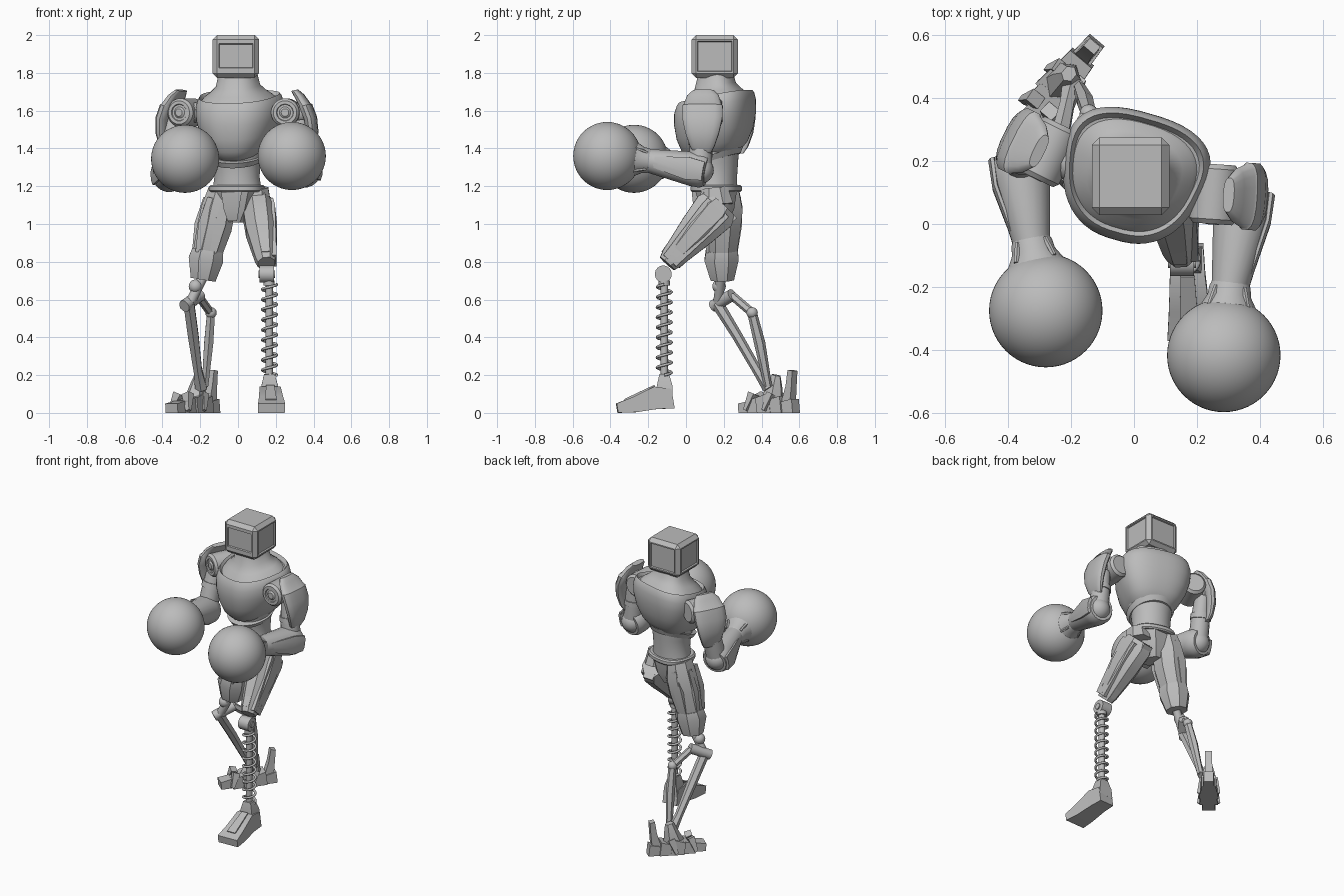
import bpy, bmesh, math
from math import sin, cos, pi, radians
from mathutils import Vector, Matrix

if "Cube" in bpy.data.objects:
    bpy.data.objects.remove(bpy.data.objects["Cube"])

GREY = (0.5, 0.5, 0.5, 1)
mat = bpy.data.materials.new("plain_grey")
mat.use_nodes = True
mat.diffuse_color = GREY
bsdf = next(n for n in mat.node_tree.nodes if n.type == 'BSDF_PRINCIPLED')
bsdf.inputs["Base Color"].default_value = GREY


def finish(name, bm, angle=35):
    bmesh.ops.recalc_face_normals(bm, faces=bm.faces)
    me = bpy.data.meshes.new(name)
    bm.to_mesh(me)
    bm.free()
    me.materials.append(mat)
    me.shade_smooth()
    me.set_sharp_from_angle(angle=radians(angle))
    ob = bpy.data.objects.new(name, me)
    bpy.context.collection.objects.link(ob)


def loft(name, rings, n=24, hint=(1, 0, 0), power=2, tilt=0, flare=0):
    """Skin cross-sections (centre, half width along hint, half depth)."""
    bm = bmesh.new()
    d = (Vector(rings[-1][0]) - Vector(rings[0][0])).normalized()
    u = Vector(hint)
    u = (u - d * u.dot(d)).normalized()
    v = d.cross(u)
    grow = 1 / cos(pi / n) if n <= 8 else 1
    loops = []
    for c, a, b in rings:
        loop = []
        for i in range(n):
            t = 2 * pi * (i + 0.5) / n
            x = math.copysign(abs(cos(t)) ** (2 / power), cos(t))
            y = math.copysign(abs(sin(t)) ** (2 / power), sin(t))
            p = Vector(c) + grow * (u * a * x * (1 + flare * y) + v * b * y)
            p.z += tilt * b * y
            loop.append(bm.verts.new(p))
        loops.append(loop)
    for l0, l1 in zip(loops, loops[1:]):
        for i in range(n):
            j = (i + 1) % n
            bm.faces.new((l0[i], l0[j], l1[j], l1[i]))
    bm.faces.new(loops[0][::-1])
    bm.faces.new(loops[-1])
    finish(name, bm)


def rod(name, a, b, r, n=16):
    steep = abs(b[0] - a[0]) < abs(b[2] - a[2]) + abs(b[1] - a[1])
    loft(name, [(a, r, r), (b, r, r)], n, (1, 0, 0) if steep else (0, 0, 1))


def ball(name, c, r, seg=24):
    bm = bmesh.new()
    bmesh.ops.create_uvsphere(bm, u_segments=seg, v_segments=seg // 2, radius=r,
                              matrix=Matrix.Translation(c))
    finish(name, bm)


# Head: chamfered block with recessed panels on all four sides, shorter at the front
bm = bmesh.new()
bmesh.ops.create_cube(bm, size=1, matrix=Matrix.Translation((-0.011, 0.152, 1.887))
                      @ Matrix.Diagonal((0.246, 0.246, 0.226, 1)))
bmesh.ops.bevel(bm, geom=bm.edges[:], offset=0.024, segments=1, affect='EDGES')
bm.normal_update()
for f in [f for f in bm.faces if f.calc_area() > 0.02 and abs(f.normal.z) < 0.5]:
    bmesh.ops.inset_individual(bm, faces=[f], thickness=0.012, depth=0)
    if f.normal.y < -0.5:
        for vert in f.verts:
            vert.co.z = 1.89 + (vert.co.z - 1.887) * 0.8
    bmesh.ops.inset_individual(bm, faces=[f], thickness=0.004, depth=-0.01)
finish("head", bm, 20)

# Torso, turned about the vertical axis
turn = (cos(radians(-16)), sin(radians(-16)), 0)


def body(name, rows, **kw):
    loft(name, [((-0.005, y, z), a, b) for z, a, b, y in rows], 48, turn, **kw)


body("waist", [(1.19, .13, .11, .16), (1.25, .12, .11, .16), (1.32, .125, .115, .16),
               (1.42, .15, .13, .15)])
body("chest", [(1.355, .10, .11, .15), (1.37, .125, .135, .15), (1.41, .163, .168, .15),
               (1.48, .20, .195, .15), (1.56, .222, .208, .15), (1.62, .226, .207, .15),
               (1.66, .216, .196, .152), (1.675, .206, .186, .153), (1.655, .194, .172, .153)],
     power=2.6, tilt=0.2, flare=0.17)
body("neck_base", [(1.65, .198, .175, .153), (1.672, .182, .16, .153), (1.695, .15, .135, .153),
                   (1.73, .115, .106, .153), (1.79, .102, .09, .153)],
     power=2.4, tilt=0.18, flare=0.12)
body("rib_band", [(1.335, .132, .135, .155), (1.365, .15, .15, .152)], tilt=0.2)
body("belt", [(1.17, .137, .122, .16), (1.178, .145, .13, .16), (1.198, .145, .13, .16),
              (1.206, .137, .122, .16)], power=2.5)

# Pelvis
loft("pelvis", [((-.01, .165, 1.01), .045, .06), ((0, .165, 1.08), .085, .09),
                ((0, .16, 1.18), .13, .11)], 8)
loft("pelvis_front", [((-.03, .085, 1.02), .025, .025), ((-.035, .07, 1.08), .04, .03),
                      ((-.035, .06, 1.175), .055, .03)], 4)


# Arms
def arm(side, s, turn_deg, joint, pad, elbow, wrist, glove):
    rot = Matrix.Rotation(radians(turn_deg), 3, 'Z')
    fwd, out = rot @ Vector((0, -1, 0)), rot @ Vector((s, 0, 0))
    joint, elbow, wrist, glove = map(Vector, (joint, elbow, wrist, glove))
    # Shoulder drum with a stepped hub
    loft(side + "_shoulder_drum", [(joint + fwd * t, r, r) for t, r in
         ((-.10, .06), (-.085, .075), (.075, .075), (.09, .062), (.09, .045),
          (.084, .042), (.084, .03), (.092, .02))], 32, out)
    rod(side + "_shoulder_axle", joint - out * .09, joint + out * .1, .055)
    # Curved egg-shaped shoulder shell
    rows = ((1.375, .075, .045, .016), (1.41, .088, .065, .024), (1.48, .094, .09, .032),
            (1.56, .084, .108, .034), (1.628, .058, .108, .034), (1.632, .054, .102, .03),
            (1.68, .024, .085, .026), (1.708, 0, .055, .018))
    base = Vector((pad[0], pad[1], 0))
    loft(side + "_shoulder_pad", [(base + out * (o - .06) + Vector((0, 0, z)), th, w)
                                  for z, o, w, th in rows], 16, out, power=2.6)
    # Upper arm, elbow and tapered forearm
    top = joint + out * .075
    top.z -= .04
    mid = top.lerp(elbow, .55)
    loft(side + "_upper_arm", [(top, .05, .055), (mid, .06, .062), (elbow, .062, .062)], 16, out)
    loft(side + "_arm_band", [(top.lerp(elbow, .38), .064, .066),
                              (top.lerp(elbow, .5), .066, .068)], 16, out)
    ball(side + "_elbow", elbow, .072)
    d = (wrist - elbow).normalized()
    loft(side + "_forearm", [(elbow - d * .035, .078, .08), (elbow - d * .01, .092, .093),
         (elbow + d * .04, .094, .093), (wrist - d * .03, .064, .066), (wrist, .06, .062)], 20)
    side_dir = d.cross(Vector((0, 0, 1))).normalized()
    if side_dir.x * s < 0:
        side_dir.negate()
    loft(side + "_forearm_plate", [(elbow + side_dir * .08 - d * .03, .014, .05),
         (elbow + side_dir * .083 + d * .06, .012, .06),
         (wrist + side_dir * .054 - d * .04, .01, .03)], 8, side_dir)
    # Glove with flared, strapped cuff
    g = (glove - wrist).normalized()
    loft(side + "_cuff", [(wrist - g * .012, .06, .06), (wrist, .066, .066),
                          (wrist + g * .03, .07, .07), (wrist + g * .08, .098, .098)], 24)
    for k in range(4):
        q = Matrix.Rotation(k * pi / 2 + pi / 4, 3, g) @ side_dir
        rod(f"{side}_cuff_strap_{k}", wrist + q * .062, wrist + g * .065 + q * .086, .008, n=6)
    ball(side + "_glove", glove, .18, 56)


arm("left", 1, -4, (.255, .09, 1.59), (.36, .088), (.35, .075, 1.285), (.305, -.2, 1.335), (.285, -.417, 1.36))
arm("right", -1, -26, (-.273, .225, 1.59), (-.355, .258), (-.365, .185, 1.262), (-.325, -.06, 1.315),
    (-.28, -.275, 1.345))

# Left leg: angular thigh with raised rails
hip, knee = Vector((.105, .185, 1.105)), Vector((.15, -.1, .79))
loft("left_thigh", [(hip, .075, .095), (hip.lerp(knee, .12), .085, .118),
                    (hip.lerp(knee, .45), .083, .098), (hip.lerp(knee, .92), .055, .062),
                    (knee, .045, .05)], 8)
axis = (knee - hip).normalized()
fore = Vector((1, 0, 0)).cross(axis).normalized()
for k, off in enumerate((-.055, .0, .055)):
    a = hip.lerp(knee, .05) + Vector((.066, 0, 0)) + fore * off
    b = hip.lerp(knee, .95) + Vector((.045, 0, 0)) + fore * off * .55
    loft(f"left_thigh_rail_{k}", [(a, .012, .02), (a.lerp(b, .12), .02, .023), (b, .012, .015)], 4)
for k, s in enumerate((-1, 1)):
    a, b = hip + fore * s * .092, knee - axis * .03 + fore * s * .053
    loft(f"left_thigh_ridge_{k}", [(a, .035, .02), (b, .022, .012)], 4)
loft("left_hip", [((.1, .15, 1.19), .06, .07), ((.105, .16, 1.1), .07, .09)], 8)

# Left knee hub, spring shin and wedge foot
rod("left_knee_hub", (.115, -.12, .735), (.19, -.12, .735), .045, n=20)
rod("left_knee_pin", (.108, -.12, .735), (.197, -.12, .735), .02)
rod("left_spring_core", (.165, -.115, .73), (.165, -.115, .17), .02)
rod("left_spring_cap", (.165, -.115, .70), (.165, -.115, .675), .03)
cu = bpy.data.curves.new("left_spring", 'CURVE')
cu.dimensions = '3D'
cu.bevel_depth, cu.bevel_resolution = .0075, 2
sp = cu.splines.new('POLY')
steps = 240
sp.points.add(steps)
for i, p in enumerate(sp.points):
    t = 9 * 2 * pi * i / steps
    p.co = (.167 + .038 * cos(t), -.115 + .038 * sin(t), .2 + .48 * i / steps, 1)
cu.materials.append(mat)
bpy.context.collection.objects.link(bpy.data.objects.new("left_spring", cu))

loft("left_foot", [((.178, -.365, .025), .072, .025), ((.175, -.27, .045), .064, .042),
                   ((.17, -.16, .08), .056, .06), ((.168, -.07, .075), .052, .052)], 4)
loft("left_ankle", [((.168, -.113, .08), .052, .042), ((.168, -.113, .14), .045, .042),
                    ((.166, -.115, .205), .028, .026)], 4)
loft("left_foot_ridge", [((.175, -.32, .06), .03, .015), ((.17, -.16, .13), .022, .02)], 4)

# Right leg: angular thigh, knee cuff and side panels
loft("right_thigh", [((-.085, .195, 1.18), .072, .085), ((-.105, .2, 1.08), .09, .1),
                     ((-.125, .195, .98), .092, .094), ((-.16, .19, .85), .078, .08),
                     ((-.182, .192, .72), .055, .05)], 8)
loft("right_knee_cuff", [((-.16, .19, .86), .083, .085), ((-.17, .188, .81), .092, .09),
                         ((-.185, .192, .705), .066, .062)], 8)
for k, (x, y) in enumerate(((-.055, -.07), (.03, -.08), (-.075, .02), (-.02, .08))):
    loft(f"right_thigh_panel_{k}", [((-.09 + x, .195 + y, 1.14), .018, .016),
         ((-.125 + x, .195 + y, 1.0), .03, .022),
         ((-.158 + x * .9, .19 + y * .85, .85), .018, .015)], 4)

# Right shin: linked struts
ball("right_knee_ball", (-.225, .175, .67), .036)
rod("right_knee_link", (-.19, .185, .71), (-.25, .17, .59), .026)
rod("right_knee_bar", (-.285, .145, .565), (-.2, .245, .625), .033, n=12)
foot_top = Vector((-.195, .44, .13))
loft("right_shin_strut", [((-.26, .165, .58), .028, .028), ((-.237, .27, .41), .028, .024),
                          ((-.212, .38, .22), .022, .022), (foot_top, .032, .03)], 6)
loft("right_calf_upper", [((-.21, .245, .62), .019, .02), ((-.145, .35, .53), .019, .02)], 6)
ball("right_calf_joint", (-.143, .35, .53), .03, 16)
loft("right_calf_strut", [((-.143, .35, .53), .021, .022), ((-.155, .39, .37), .024, .026),
                          ((-.175, .435, .14), .017, .018)], 6)

# Right foot: overlapping segments running from heel to toe
heel, toe = Vector((-.145, .55, 0)), Vector((-.325, .335, 0))
along = (toe - heel).normalized()
across = Vector((along.y, -along.x, 0))
up = Vector((0, 0, 1))
for i, (w, h) in enumerate(((.036, .075), (.052, .09), (.062, .105), (.058, .085), (.042, .065))):
    c = heel.lerp(toe, i / 4)
    loft(f"right_foot_segment_{i}", [(c - along * .04 + up * h * .5, w * .85, h * .5),
         (c + along * .042 + up * h * .38, w, h * .38)], 4, across)
loft("right_ankle", [(heel.lerp(toe, .45) + up * .06, .05, .06),
                     (heel.lerp(toe, .38) + up * .14, .038, .04),
                     (heel.lerp(toe, .34) + up * .2, .02, .024)], 6, across)
loft("right_heel_spur", [(heel + along * .01 + up * .05, .026, .03),
                         (heel - along * .008 + up * .14, .022, .02),
                         (heel - along * .018 + up * .225, .022, .016)], 4, across)
for k, s in enumerate((-1, 1)):
    for j, t in enumerate((.35, .8)):
        c = heel.lerp(toe, t) + across * s * .03
        loft(f"right_foot_claw_{k}{j}", [(c + up * .1, .022, .025),
             (c + across * s * .03 + along * .03 + up * .012, .01, .012)], 4, along)
